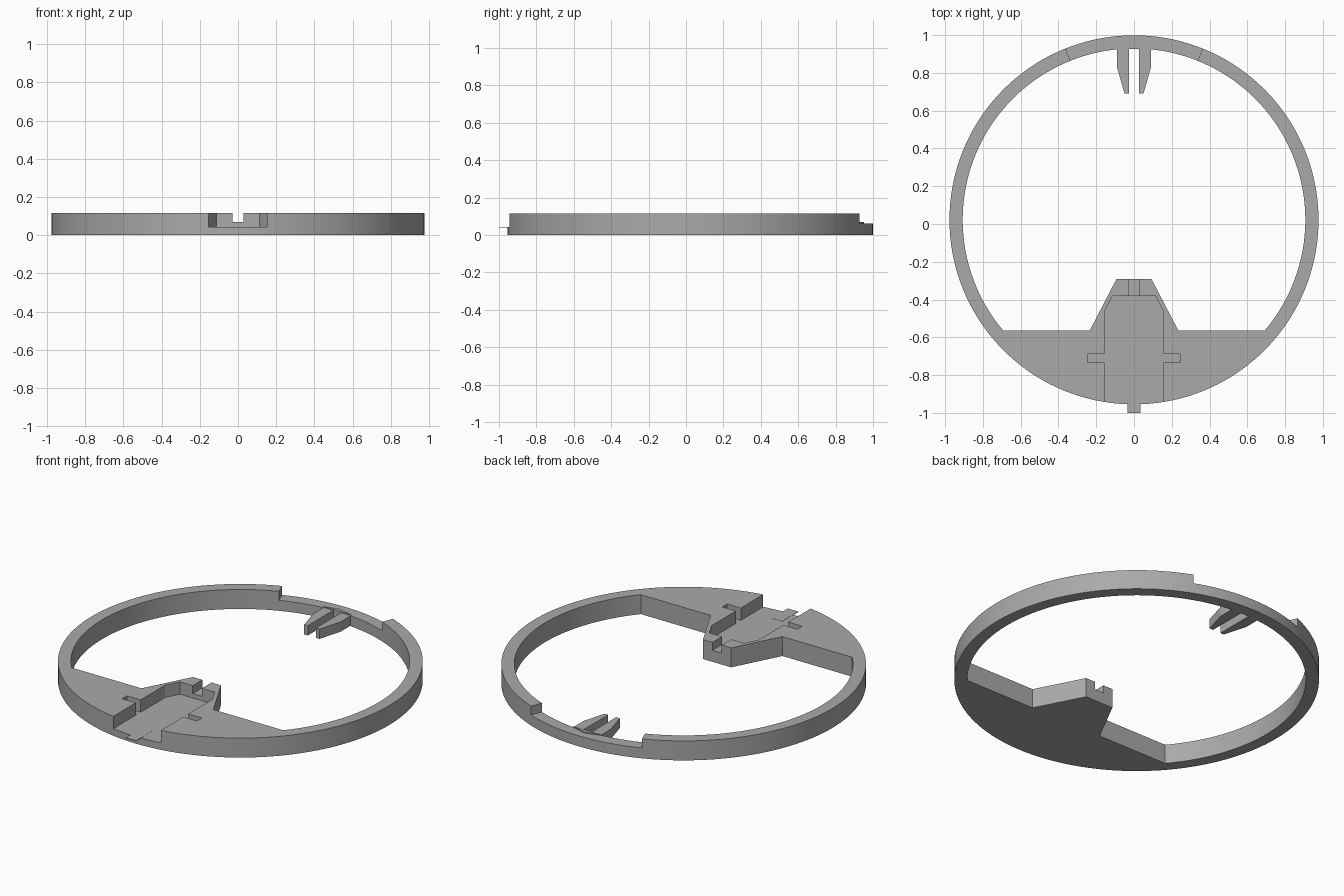
import bpy, bmesh
from math import sin, cos, pi, radians, asin, sqrt

if "Cube" in bpy.data.objects:
    bpy.data.objects.remove(bpy.data.objects["Cube"])

CY, R_OUT, R_IN, HEIGHT = 0.022, 0.977, 0.907, 0.115
FLOOR, LEDGE = 0.042, 0.062

grey = bpy.data.materials.new("plain grey")
grey.use_nodes = True
grey.diffuse_color = (0.4, 0.4, 0.4, 1)
grey.node_tree.nodes["Principled BSDF"].inputs["Base Color"].default_value = (0.4, 0.4, 0.4, 1)


def prism(name, outline, z0, z1):
    """Extrude a flat outline from z0 up to z1."""
    bm = bmesh.new()
    face = bm.faces.new([bm.verts.new((x, y, z0)) for x, y in outline])
    top = bmesh.ops.extrude_face_region(bm, geom=[face])["geom"]
    for v in top:
        if isinstance(v, bmesh.types.BMVert):
            v.co.z = z1
    bmesh.ops.recalc_face_normals(bm, faces=bm.faces)
    mesh = bpy.data.meshes.new(name)
    bm.to_mesh(mesh)
    bm.free()
    mesh.materials.append(grey)
    obj = bpy.data.objects.new(name, mesh)
    bpy.context.collection.objects.link(obj)
    return obj


def mirrored(half):
    """Close a right-hand outline with its mirror image across x = 0."""
    return half + [(-x, y) for x, y in reversed(half)]


def arc(radius, start, end, steps):
    return [(radius * cos(start + (end - start) * i / steps),
             CY + radius * sin(start + (end - start) * i / steps)) for i in range(steps + 1)]


def cut(target, name, outline, z0, z1):
    cutter = prism(name, outline, z0, z1)
    cutter.hide_render = True
    mod = target.modifiers.new(name, 'BOOLEAN')
    mod.operation, mod.solver, mod.object = 'DIFFERENCE', 'EXACT', cutter
    bpy.context.view_layer.objects.active = target
    bpy.ops.object.modifier_apply(modifier=name)
    bpy.data.objects.remove(cutter)


# Ring with the front plate left standing inside it
body = prism("ring_body", arc(R_OUT, 0, 2 * pi, 144)[:-1], 0, HEIGHT)
chord_y = -0.565
a = asin((chord_y - CY) / R_IN)
opening = arc(R_IN, a, pi - a, 120) + [(-0.235, chord_y), (-0.092, -0.29),
                                       (0.092, -0.29), (0.235, chord_y)]
cut(body, "opening", opening, -0.1, 0.3)

# Lowered ledge at the back of the rim
t = radians(21.8)
cut(body, "rim_notch", [(0, CY), (1.3 * sin(t), CY + 1.3 * cos(t)),
                        (-1.3 * sin(t), CY + 1.3 * cos(t))], LEDGE, 0.3)

# Pocket in the plate with side slots, and a narrow channel inwards
pocket = mirrored([(0.155, -1.1), (0.155, -0.733), (0.245, -0.733), (0.245, -0.688),
                   (0.155, -0.688), (0.155, -0.46), (0.113, -0.38)])
cut(body, "pocket", pocket, FLOOR, 0.3)
cut(body, "channel", mirrored([(0.03, -0.42), (0.03, -0.2)]), 0.068, 0.3)

bpy.ops.object.select_all(action='DESELECT')
body.select_set(True)
bpy.context.view_layer.objects.active = body
bpy.ops.object.shade_smooth_by_angle(angle=radians(20))

# Thin tongue at the front of the pocket
prism("front_tongue", mirrored([(0.034, -1.0), (0.034, -0.85)]), FLOOR - 0.002, FLOOR + 0.001)

# Pair of tapered prongs at the back and the wedge joining them to the rim
for side, s in (("left", 1), ("right", -1)):
    prong = [(0.026, 0.94), (0.09, 0.935), (0.09, 0.83), (0.05, 0.69), (0.026, 0.69)]
    prism(side + "_prong", [(s * x, y) for x, y in prong], 0.004, LEDGE)
prism("prong_wedge", [(-0.09, 0.927), (0.09, 0.927), (0, 0.952)], 0.03, 0.068)
